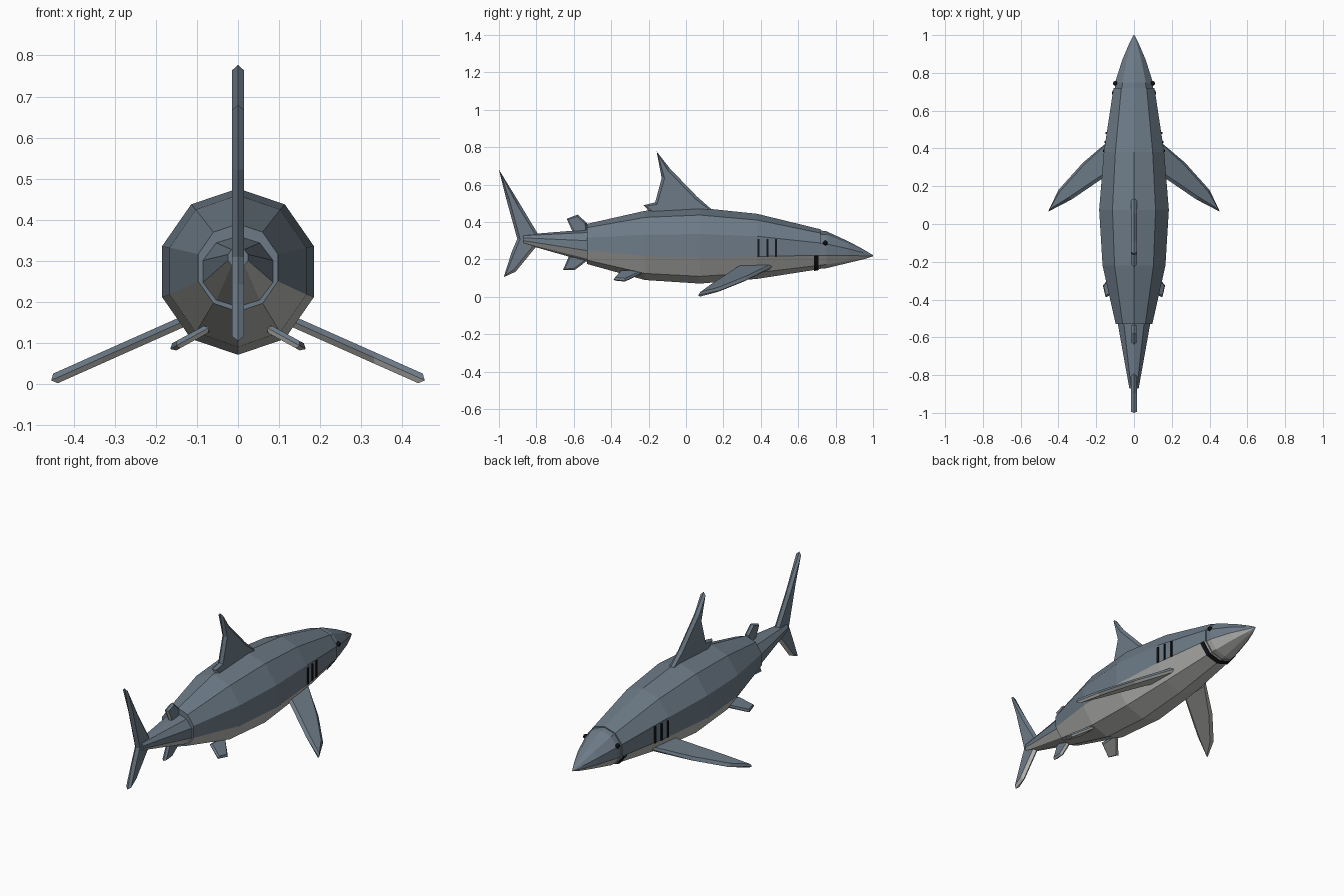
import bpy, bmesh, math
from mathutils import Vector

if "Cube" in bpy.data.objects:
    bpy.data.objects.remove(bpy.data.objects["Cube"])


def material(name, rgb):
    m = bpy.data.materials.new(name)
    m.diffuse_color = (*rgb, 1)
    m.use_nodes = True
    m.node_tree.nodes["Principled BSDF"].inputs["Base Color"].default_value = m.diffuse_color
    return m


BLUE = material("slate_blue", (0.15, 0.195, 0.24))
PALE = material("pale_belly", (0.50, 0.50, 0.48))
BLACK = material("black", (0.008, 0.008, 0.01))


def finish(name, bm, mats):
    bmesh.ops.recalc_face_normals(bm, faces=bm.faces[:])
    me = bpy.data.meshes.new(name)
    bm.to_mesh(me)
    bm.free()
    for m in mats:
        me.materials.append(m)
    ob = bpy.data.objects.new(name, me)
    bpy.context.collection.objects.link(ob)
    return ob


def ring_point(station, k):
    y, zc, rz, rx = station
    a = math.tau * k / 10
    return (rx * math.sin(a), y, zc + rz * math.cos(a))


def loft(name, stations):
    """Ten-sided tube along y; the four lowest sides are pale."""
    bm = bmesh.new()
    rings = [[bm.verts.new(ring_point(s, k)) for k in range(10)] for s in stations]
    for r0, r1 in zip(rings, rings[1:]):
        for k in range(10):
            j = (k + 1) % 10
            f = bm.faces.new((r0[k], r0[j], r1[j], r1[k]))
            f.material_index = 1 if 3 <= k <= 6 else 0
    bm.faces.new(rings[0])
    bm.faces.new(rings[-1])
    return finish(name, bm, [BLUE, PALE])


def fin(name, pts, place, half, inset):
    """Flat fin with a bevelled rim; faces that look down are pale."""
    pts = [Vector(p) for p in pts]
    n = len(pts)
    area = sum(pts[i].x * pts[(i + 1) % n].y - pts[(i + 1) % n].x * pts[i].y for i in range(n))
    if area < 0:
        pts.reverse()
    inner = []
    for i, p in enumerate(pts):
        d0 = (p - pts[i - 1]).normalized()
        d1 = (pts[(i + 1) % n] - p).normalized()
        inward = Vector((-d0.y - d1.y, d0.x + d1.x)).normalized()
        inner.append(p + inward * inset)
    bm = bmesh.new()
    rim = [bm.verts.new(place(p.x, p.y, 0)) for p in pts]
    for h in (half, -half):
        side = [bm.verts.new(place(p.x, p.y, h)) for p in inner]
        bm.faces.new(side)
        for i in range(n):
            j = (i + 1) % n
            bm.faces.new((rim[i], rim[j], side[j], side[i]))
    bmesh.ops.recalc_face_normals(bm, faces=bm.faces[:])
    bm.normal_update()
    for f in bm.faces:
        f.material_index = 1 if f.normal.z < -0.3 else 0
    return finish(name, bm, [BLUE, PALE])


def upright(a, b, h):
    return (h, a, b)


def sloping(side, x0, z0, slope):
    c = 1 / math.hypot(1, slope)
    return lambda x, y, h: (side * (x + h * slope * c), y, z0 - slope * (x - x0) + h * c)


# Body, head and tail stock: (y, centre z, radius z, radius x)
loft("body", [(-0.53, 0.283, 0.107, 0.102), (-0.22, 0.275, 0.185, 0.175),
              (0.075, 0.2735, 0.2025, 0.194), (0.38, 0.27, 0.174, 0.168),
              (0.72, 0.255, 0.106, 0.114)])
loft("head", [(0.70, 0.254, 0.103, 0.108), (0.75, 0.252, 0.099, 0.105),
              (0.87, 0.239, 0.057, 0.065), (0.95, 0.227, 0.026, 0.029),
              (1.0, 0.22, 0.003, 0.003)])
loft("tail_stock", [(-0.50, 0.272, 0.09, 0.094), (-0.53, 0.274, 0.086, 0.09),
                    (-0.87, 0.308, 0.024, 0.026)])

# Upright fins: (y, z) outlines
fin("dorsal_fin", [(0.14, 0.465), (0.06, 0.535), (-0.085, 0.685), (-0.157, 0.777),
                   (-0.13, 0.635), (-0.165, 0.505), (-0.228, 0.49), (-0.18, 0.44),
                   (0.1, 0.44)], upright, 0.015, 0.015)
fin("tail_fin", [(-0.785, 0.325), (-0.89, 0.5), (-1.0, 0.68), (-0.96, 0.52),
                 (-0.902, 0.31), (-0.93, 0.245), (-0.975, 0.105), (-0.91, 0.135),
                 (-0.80, 0.27)], upright, 0.015, 0.015)
fin("second_dorsal_fin", [(-0.53, 0.395), (-0.58, 0.44), (-0.638, 0.417), (-0.605, 0.345),
                          (-0.53, 0.335)], upright, 0.012, 0.01)
fin("anal_fin", [(-0.52, 0.20), (-0.595, 0.143), (-0.658, 0.143), (-0.625, 0.22),
                 (-0.53, 0.22)], upright, 0.012, 0.01)

for side, label in ((1, "right"), (-1, "left")):
    # Paired fins: (x, y) outlines on a sloping plane
    fin(label + "_pectoral_fin",
        [(0.11, 0.46), (0.27, 0.325), (0.40, 0.18), (0.455, 0.065), (0.33, 0.13), (0.11, 0.28)],
        sloping(side, 0.14, 0.149, 0.445), 0.013, 0.015)
    fin(label + "_pelvic_fin",
        [(0.07, -0.22), (0.165, -0.325), (0.15, -0.388), (0.07, -0.35)],
        sloping(side, 0.165, 0.085, 0.55), 0.01, 0.01)

    # Eye
    bm = bmesh.new()
    bmesh.ops.create_uvsphere(bm, u_segments=8, v_segments=6, radius=0.013)
    bmesh.ops.translate(bm, verts=bm.verts[:], vec=(side * 0.099, 0.745, 0.288))
    finish(label + "_eye", bm, [BLACK])

    # Gill slits, thin plates on the flat flank
    for i, y in enumerate((0.388, 0.435, 0.482)):
        bm = bmesh.new()
        bmesh.ops.create_cube(bm, size=1)
        bmesh.ops.scale(bm, verts=bm.verts[:], vec=(0.009, 0.011, 0.092))
        x = 0.16 - (y - 0.38) * 0.151
        bmesh.ops.translate(bm, verts=bm.verts[:], vec=(side * (x + 0.001), y, 0.263))
        finish(f"{label}_gill_{i + 1}", bm, [BLACK])

# Mouth: band wrapped under the throat
bm = bmesh.new()
ends = [(0.685, 0.256, 0.118, 0.124), (0.708, 0.2555, 0.1125, 0.119)]
rows = [[bm.verts.new(ring_point(s, k)) for k in range(3, 8)] for s in ends]
inner = [[bm.verts.new(ring_point((y, z, rz - 0.008, rx - 0.008), k)) for k in range(3, 8)]
         for y, z, rz, rx in ends]
for a, b in ((rows[0], rows[1]), (inner[0], rows[0]), (rows[1], inner[1])):
    for k in range(4):
        bm.faces.new((a[k], a[k + 1], b[k + 1], b[k]))
finish("mouth", bm, [BLACK])
